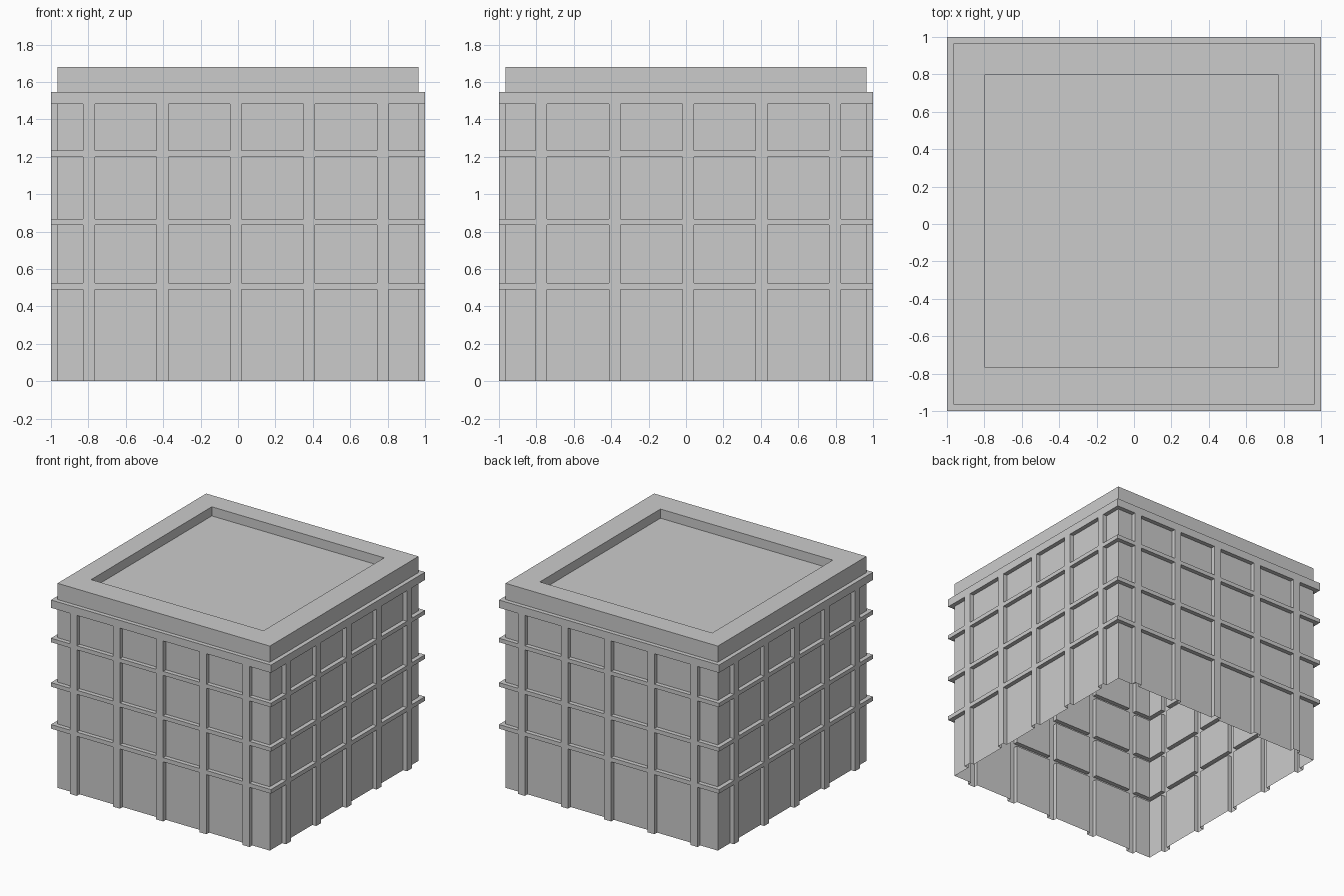
import bpy, bmesh
from mathutils import Matrix, Vector

if "Cube" in bpy.data.objects:
    bpy.data.objects.remove(bpy.data.objects["Cube"])


def boxes(name, spans):
    """One object made of closed boxes, each given as (low corner, high corner)."""
    bm = bmesh.new()
    for lo, hi in spans:
        lo, hi = Vector(lo), Vector(hi)
        m = Matrix.Translation((lo + hi) / 2) @ Matrix.Diagonal((*(hi - lo), 1))
        bmesh.ops.create_cube(bm, size=1, matrix=m)
    me = bpy.data.meshes.new(name)
    bm.to_mesh(me)
    bm.free()
    ob = bpy.data.objects.new(name, me)
    bpy.context.collection.objects.link(ob)
    return ob


W, R, H = 0.965, 1.0, 1.68   # wall half width, relief half width, height

# Building shell
shell = boxes("building_shell", [((-W, -W, 0), (W, W, H))])

# Horizontal bands running around all four walls
bands = boxes("floor_bands", [((-R, -R, a), (R, R, b)) for a, b in
              [(0.49, 0.524), (0.835, 0.868), (1.2, 1.233), (1.483, 1.547)]])

# Vertical ribs: front and right faces, repeated by half turn on back and left
spans = []
for i in range(5):
    a = -0.828 + 0.3925 * i
    b = a + 0.063
    spans += [((a, -R, 0), (b, -0.9, 1.51)), ((-b, 0.9, 0), (-a, R, 1.51)),
              ((0.9, -b, 0), (R, -a, 1.51)), ((-R, a, 0), (-0.9, b, 1.51))]
ribs = boxes("wall_ribs", spans)

# Sunken roof inside the parapet
roof = boxes("roof_recess", [((-0.797, -0.768, H - 0.075), (0.77, 0.798, H + 0.2))])

helpers = [(bands, 'UNION'), (ribs, 'UNION'), (roof, 'DIFFERENCE')]
for ob, op in helpers:
    ob.hide_render = True
    mod = shell.modifiers.new(ob.name, 'BOOLEAN')
    mod.operation, mod.solver, mod.object = op, 'EXACT', ob

# Bake the result and open the underside, leaving a thin sheet
bpy.context.view_layer.update()
dg = bpy.context.evaluated_depsgraph_get()
bm = bmesh.new()
bm.from_mesh(shell.evaluated_get(dg).to_mesh())
floor = [f for f in bm.faces if all(v.co.z < 0.001 for v in f.verts)]
bmesh.ops.delete(bm, geom=floor, context='FACES')
shell.modifiers.clear()
bm.to_mesh(shell.data)
bm.free()
for ob, op in helpers:
    bpy.data.objects.remove(ob)
